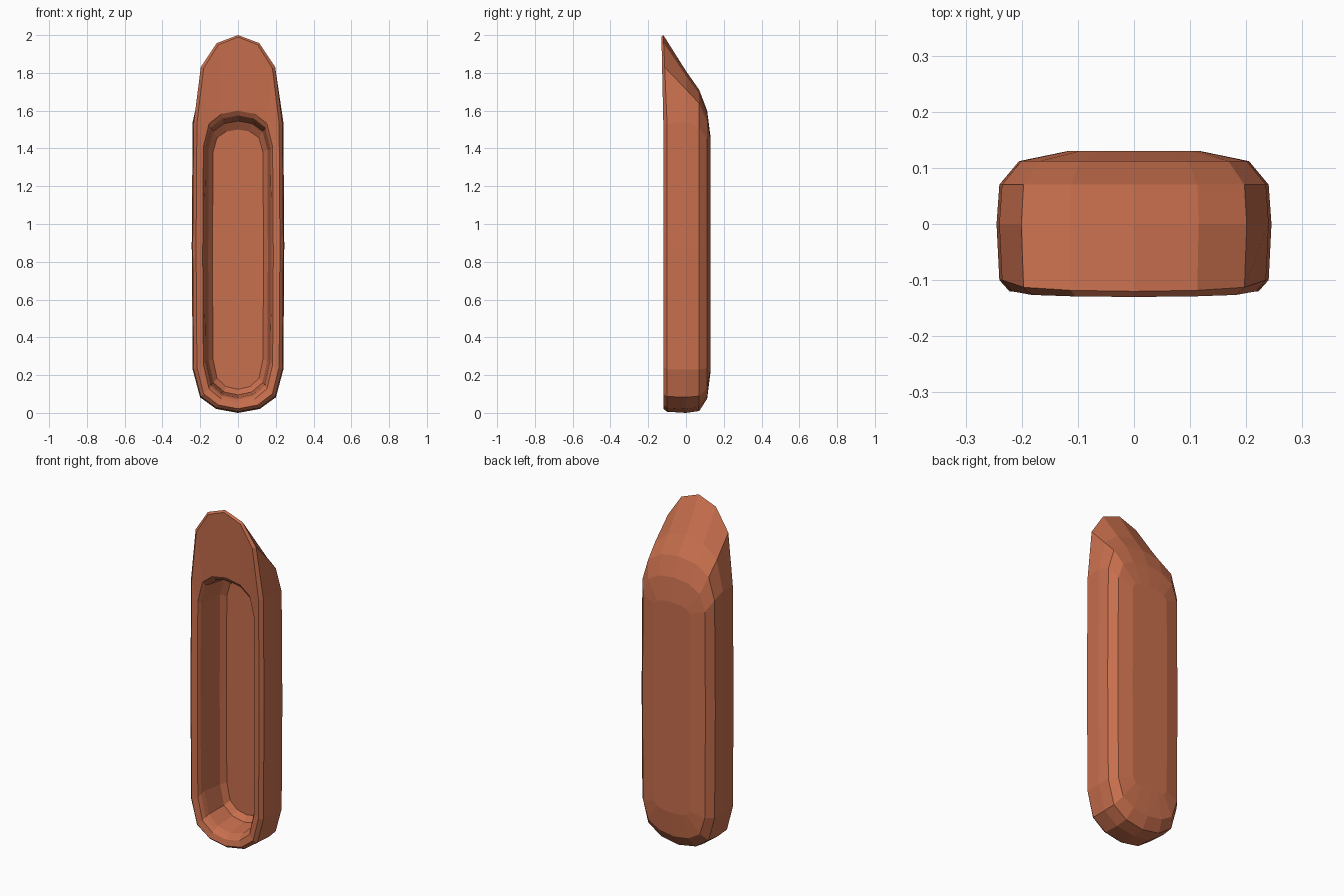
import bpy, bmesh

if "Cube" in bpy.data.objects:
    bpy.data.objects.remove(bpy.data.objects["Cube"])

# Shared half outline: sideways fraction and end-rounding fraction
SIDE = [0, .47, .82, .98]
ROUND = [0, .09, .36, 1]


def ring(bm, w, zb, zt, kb, kt, y, tip=0.0):
    """Rounded upright loop: half width, bottom, top, end rounding, depth, forward lean of the tip."""
    top = [(w * s, y - tip * (1 - r), zt - kt * r) for s, r in zip(SIDE, ROUND)]
    mid = [(w, y, (zb + kb + zt - kt) / 2)]
    low = [(w * s, y, zb + kb * r) for s, r in zip(SIDE, ROUND)][::-1]
    half = top + mid + low
    left = [(-x, yy, z) for x, yy, z in half[-2:0:-1]]
    return [bm.verts.new(p) for p in half + left]


# Loops running from the hollow's floor, over the rim, to the back
RINGS = [
    (.135, .125, 1.50, .16, .12, .085),
    (.158, .095, 1.545, .18, .15, .055),
    (.173, .080, 1.565, .20, .17, -.07),
    (.178, .070, 1.575, .20, .18, -.095),
    (.187, .055, 1.60, .20, .19, -.112),
    (.222, .022, 1.99, .22, .46, -.12, .01),
    (.240, .006, 2.00, .225, .47, -.10, .02),
    (.245, .000, 1.81, .23, .27, .00),
    (.240, .010, 1.71, .22, .20, .07),
    (.205, .075, 1.60, .16, .15, .112),
    (.118, .220, 1.46, .04, .04, .130),
]

# Hollow pointed shell
bm = bmesh.new()
loops = [ring(bm, *r) for r in RINGS]
n = len(loops[0])
for a, b in zip(loops, loops[1:]):
    for i in range(n):
        j = (i + 1) % n
        bm.faces.new((a[i], a[j], b[j], b[i]))
bm.faces.new(loops[0])
bm.faces.new(loops[-1][::-1])
bmesh.ops.recalc_face_normals(bm, faces=bm.faces)
mesh = bpy.data.meshes.new("hollow_shell")
bm.to_mesh(mesh)
bm.free()
shell = bpy.data.objects.new("hollow_shell", mesh)
bpy.context.collection.objects.link(shell)

# Terracotta colour
mat = bpy.data.materials.new("terracotta")
mat.diffuse_color = (.58, .16, .075, 1)
mat.use_nodes = True
mat.node_tree.nodes["Principled BSDF"].inputs["Base Color"].default_value = mat.diffuse_color
mesh.materials.append(mat)
